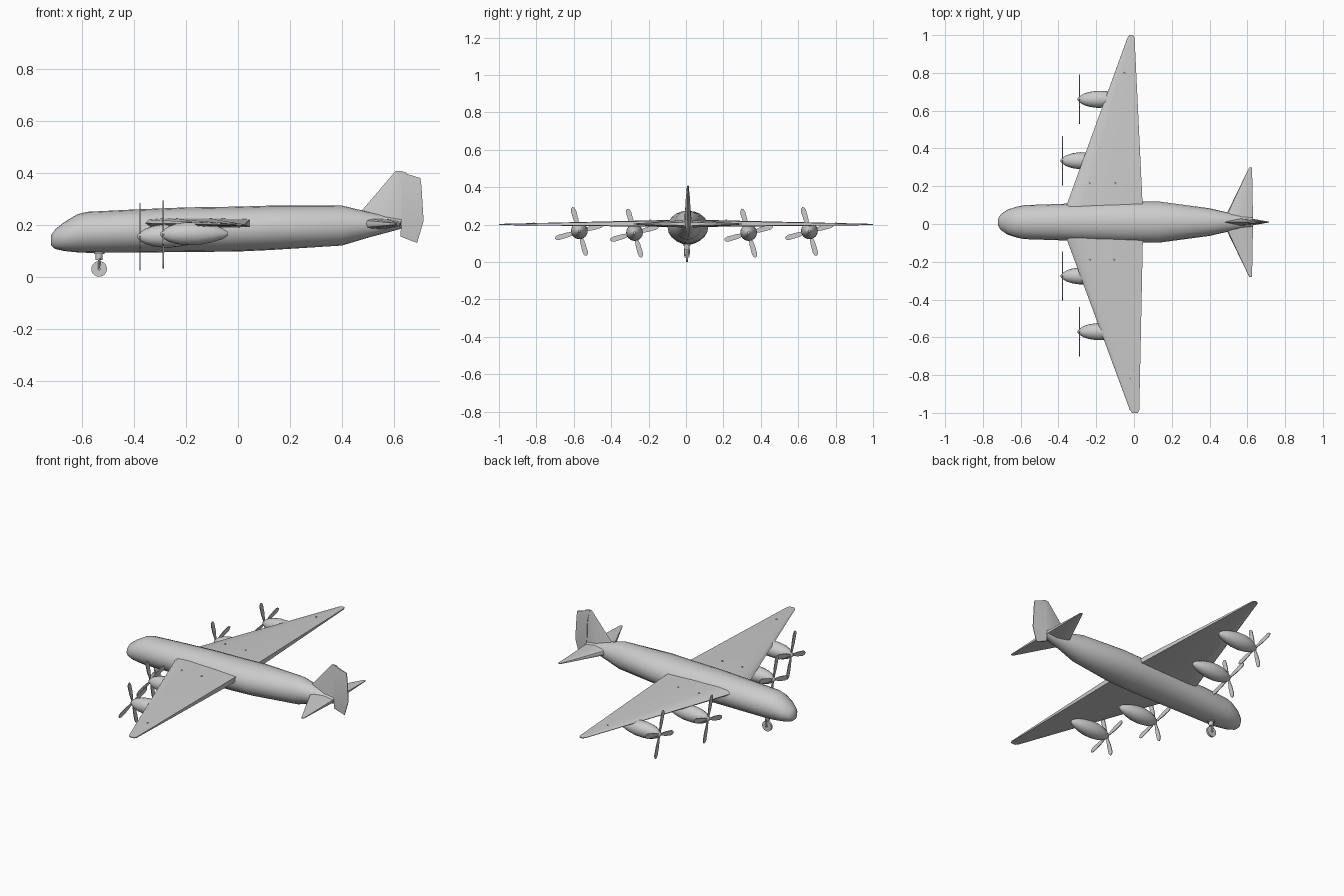
import bpy, bmesh, math
from mathutils import Matrix, Vector

if "Cube" in bpy.data.objects:
    bpy.data.objects.remove(bpy.data.objects["Cube"])

grey = bpy.data.materials.new("plain grey")
grey.use_nodes = True
grey.diffuse_color = (0.6, 0.6, 0.6, 1)
grey.node_tree.nodes["Principled BSDF"].inputs["Base Color"].default_value = (0.6, 0.6, 0.6, 1)

CY = 0.01  # centreline of the body


def finish(name, bm, angle=40):
    bmesh.ops.recalc_face_normals(bm, faces=bm.faces)
    mesh = bpy.data.meshes.new(name)
    bm.to_mesh(mesh)
    bm.free()
    mesh.materials.append(grey)
    obj = bpy.data.objects.new(name, mesh)
    bpy.context.collection.objects.link(obj)
    bpy.ops.object.select_all(action="DESELECT")
    obj.select_set(True)
    bpy.context.view_layer.objects.active = obj
    bpy.ops.object.shade_smooth_by_angle(angle=math.radians(angle))
    return obj


def loft(name, rings, angle=40):
    """Skin a row of matching closed rings and cap both ends."""
    bm = bmesh.new()
    rows = [[bm.verts.new(p) for p in ring] for ring in rings]
    n = len(rows[0])
    for a, b in zip(rows, rows[1:]):
        for i in range(n):
            j = (i + 1) % n
            bm.faces.new((a[i], a[j], b[j], b[i]))
    bm.faces.new(rows[0])
    bm.faces.new(rows[-1])
    return finish(name, bm, angle)


def oval(x, y, z, half_y, half_z, sides):
    turns = [2 * math.pi * i / sides for i in range(sides)]
    return [(x, y + half_y * math.cos(t), z + half_z * math.sin(t)) for t in turns]


def cylinder(name, start, end, r1, r2, sides=16):
    a, b = Vector(start), Vector(end)
    bm = bmesh.new()
    spin = (b - a).to_track_quat("Z", "Y").to_matrix().to_4x4()
    bmesh.ops.create_cone(bm, cap_ends=True, segments=sides, radius1=r1, radius2=r2,
                          depth=(b - a).length, matrix=Matrix.Translation((a + b) / 2) @ spin)
    return finish(name, bm)


# Fuselage: x, half width, bottom, top
stations = [
    (-0.72, 0.018, 0.12, 0.16), (-0.705, 0.042, 0.107, 0.182),
    (-0.67, 0.066, 0.099, 0.21), (-0.62, 0.082, 0.094, 0.24),
    (-0.58, 0.090, 0.092, 0.25), (-0.4, 0.096, 0.093, 0.259),
    (-0.2, 0.104, 0.095, 0.267), (0.0, 0.108, 0.097, 0.27),
    (0.13, 0.109, 0.103, 0.274), (0.4, 0.073, 0.12, 0.274),
    (0.5, 0.05, 0.15, 0.25), (0.63, 0.026, 0.185, 0.222)]
loft("fuselage", [oval(x, CY, (lo + hi) / 2, w, (hi - lo) / 2, 20)
                  for x, w, lo, hi in stations], 50)


def section(y, lead, trail, low, high, blunt):
    """Wing cross-section with a rounded nose and a blunt trailing edge."""
    mid, c, h = (low + high) / 2, trail - lead, (high - low) / 2
    outline = [(0, 0), (0.04, 0.7), (0.2, 1), (0.6, 1), (1, blunt),
               (1, -blunt), (0.6, -1), (0.2, -1), (0.04, -0.7)]
    return [(lead + c * u, y, mid + h * v) for u, v in outline]


# Main wings and the small studs on them
for side, root, tip, lead, trail, y_studs in (
        ("left", 0.05, 0.985, -0.035, 0.003, ((-0.05, 0.8), (-0.235, 0.215), (-0.1, 0.215))),
        ("right", -0.03, -0.985, -0.022, 0.028, ((-0.02, -0.815), (-0.235, -0.19), (-0.105, -0.19)))):
    s = 1 if side == "left" else -1
    loft(side + "_wing", [
        section(root, -0.375, 0.048, 0.187, 0.226, 0.8),
        section(tip, lead, trail, 0.197, 0.204, 0.8),
        section(s, lead + 0.012, trail - 0.008, 0.198, 0.203, 0.8)], 50)
    for k, (x, y) in enumerate(y_studs):
        z = 0.226 - 0.024 * abs(y)
        cylinder(f"{side}_wing_stud_{k + 1}", (x, y, z - 0.01), (x, y, z + 0.005), 0.007, 0.004, 8)

# Tailplanes
for side, s in (("left", 1), ("right", -1)):
    tip = CY + 0.29 * s
    loft(side + "_tailplane", [
        section(CY + 0.012 * s, 0.475, 0.63, 0.183, 0.224, 0.4),
        section(tip, 0.61, 0.625, 0.2, 0.206, 0.5)], 50)


def upright(x0, x1, z0, z1, t0, t1):
    """Flat ring across the fin between a front and a rear point."""
    return [(x0, CY - t0, z0), (x0, CY + t0, z0), (x1, CY + t1, z1), (x1, CY - t1, z1)]


# Fin and rudder
loft("fin", [
    [(0.46, CY, 0.235), (0.56, CY + 0.02, 0.215), (0.63, CY + 0.014, 0.2),
     (0.63, CY - 0.014, 0.2), (0.56, CY - 0.02, 0.215)],
    [(0.608, CY, 0.408), (0.63, CY + 0.005, 0.407), (0.65, CY + 0.002, 0.4),
     (0.65, CY - 0.002, 0.4), (0.63, CY - 0.005, 0.407)]])
loft("rudder", [
    upright(0.625, 0.69, 0.155, 0.13, 0.008, 0.002),
    upright(0.63, 0.715, 0.215, 0.215, 0.017, 0.002),
    upright(0.63, 0.707, 0.345, 0.345, 0.011, 0.002),
    upright(0.618, 0.703, 0.406, 0.38, 0.004, 0.002)], 30)

# Engines: spindle nacelle, hub and four-blade propeller
spindle = [(0, 0.006), (0.01, 0.016), (0.03, 0.029), (0.06, 0.039), (0.1, 0.045),
           (0.15, 0.044), (0.2, 0.034), (0.24, 0.02), (0.26, 0.006)]


def blade(bm, x, y, z, turn):
    shape = [(0.0, 0.005), (0.03, 0.008), (0.065, 0.013), (0.115, 0.014), (0.13, 0.009), (0.136, 0.0)]
    outline = shape + [(r, -w) for r, w in reversed(shape[:-1])]
    spin = Matrix.Translation((x, y, z)) @ Matrix.Rotation(turn, 4, "X")
    caps = []
    for dx in (-0.002, 0.002):
        caps.append([bm.verts.new(spin @ Vector((dx, w, r))) for r, w in outline])
        bm.faces.new(caps[-1])
    n = len(outline)
    for i in range(n):
        j = (i + 1) % n
        bm.faces.new((caps[0][i], caps[0][j], caps[1][j], caps[1][i]))


for name, x, y, z in (("left_inner", -0.388, 0.335, 0.154), ("right_inner", -0.388, -0.275, 0.154),
                      ("left_outer", -0.298, 0.66, 0.163), ("right_outer", -0.298, -0.57, 0.163)):
    loft(name + "_nacelle", [oval(x + d, y, z + 0.004 * math.sin(d * 10), r, r, 16)
                             for d, r in spindle], 50)
    bm = bmesh.new()
    for k in range(4):
        blade(bm, x + 0.01, y, z, math.radians(16 + 90 * k))
    finish(name + "_propeller", bm)

# Nose gear
GX, GY = -0.535, 0.005
cylinder("nose_wheel", (GX, GY - 0.006, 0.03), (GX, GY + 0.006, 0.03), 0.03, 0.03, 24)
cylinder("nose_axle", (GX, GY - 0.012, 0.03), (GX, GY + 0.012, 0.03), 0.006, 0.006, 10)
for side, s in (("left", 1), ("right", -1)):
    cylinder(side + "_fork_arm", (GX, GY + 0.01 * s, 0.028), (GX, GY + 0.012 * s, 0.072), 0.004, 0.005, 8)
cylinder("nose_strut", (GX, GY, 0.064), (GX, GY, 0.12), 0.013, 0.015, 12)
cylinder("strut_collar", (GX, GY, 0.088), (GX, GY, 0.115), 0.02, 0.02, 12)
